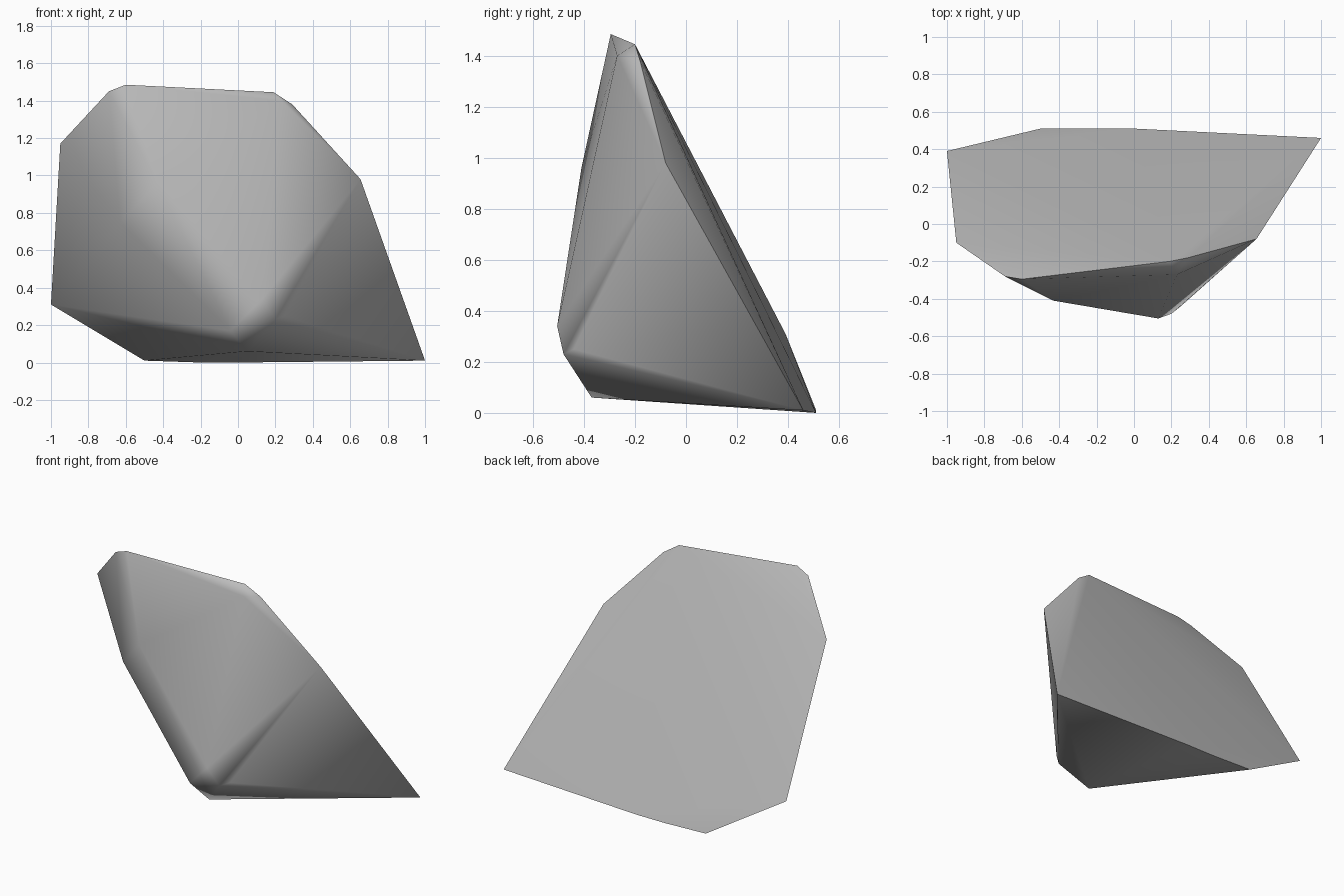
import bpy
import bmesh
import math

cube = bpy.data.objects.get("Cube")
if cube:
    bpy.data.objects.remove(cube, do_unlink=True)

# Corners of the faceted boulder
crown = [(-.95, -.10, 1.17), (-.69, -.28, 1.45), (-.6, -.295, 1.485),
         (.19, -.2, 1.445), (.23, -.27, 1.4), (.29, -.18, 1.38), (.655, -.08, .98)]
front_ridge = [(-.43, -.41, .96), (-.63, -.29, .75), (.13, -.505, .34),
               (.2, -.48, .23), (.25, -.44, .25), (-.04, -.44, .17), (.05, -.37, .06)]
base = [(-1, .39, .31), (-.5, .51, .01), (-.2, .51, 0), (0, .51, 0), (1, .46, .01)]

# Wrap the corners in a convex shell
bm = bmesh.new()
for corner in crown + front_ridge + base:
    bm.verts.new(corner)
bmesh.ops.convex_hull(bm, input=bm.verts[:])
loose = [v for v in bm.verts if not v.link_faces]
bmesh.ops.delete(bm, geom=loose, context='VERTS')
bmesh.ops.recalc_face_normals(bm, faces=bm.faces[:])
mesh = bpy.data.meshes.new("boulder")
bm.to_mesh(mesh)
bm.free()

boulder = bpy.data.objects.new("boulder", mesh)
bpy.context.collection.objects.link(boulder)

# Plain grey stone
stone = bpy.data.materials.new("grey stone")
stone.use_nodes = True
grey = (.5, .5, .5, 1)
stone.diffuse_color = grey
stone.node_tree.nodes["Principled BSDF"].inputs["Base Color"].default_value = grey
mesh.materials.append(stone)

# Soft shallow ridges, crisp outer edges
bpy.ops.object.select_all(action='DESELECT')
boulder.select_set(True)
bpy.context.view_layer.objects.active = boulder
bpy.ops.object.shade_smooth_by_angle(angle=math.radians(60))
weighted = boulder.modifiers.new("soft ridges", 'WEIGHTED_NORMAL')
weighted.keep_sharp = True
